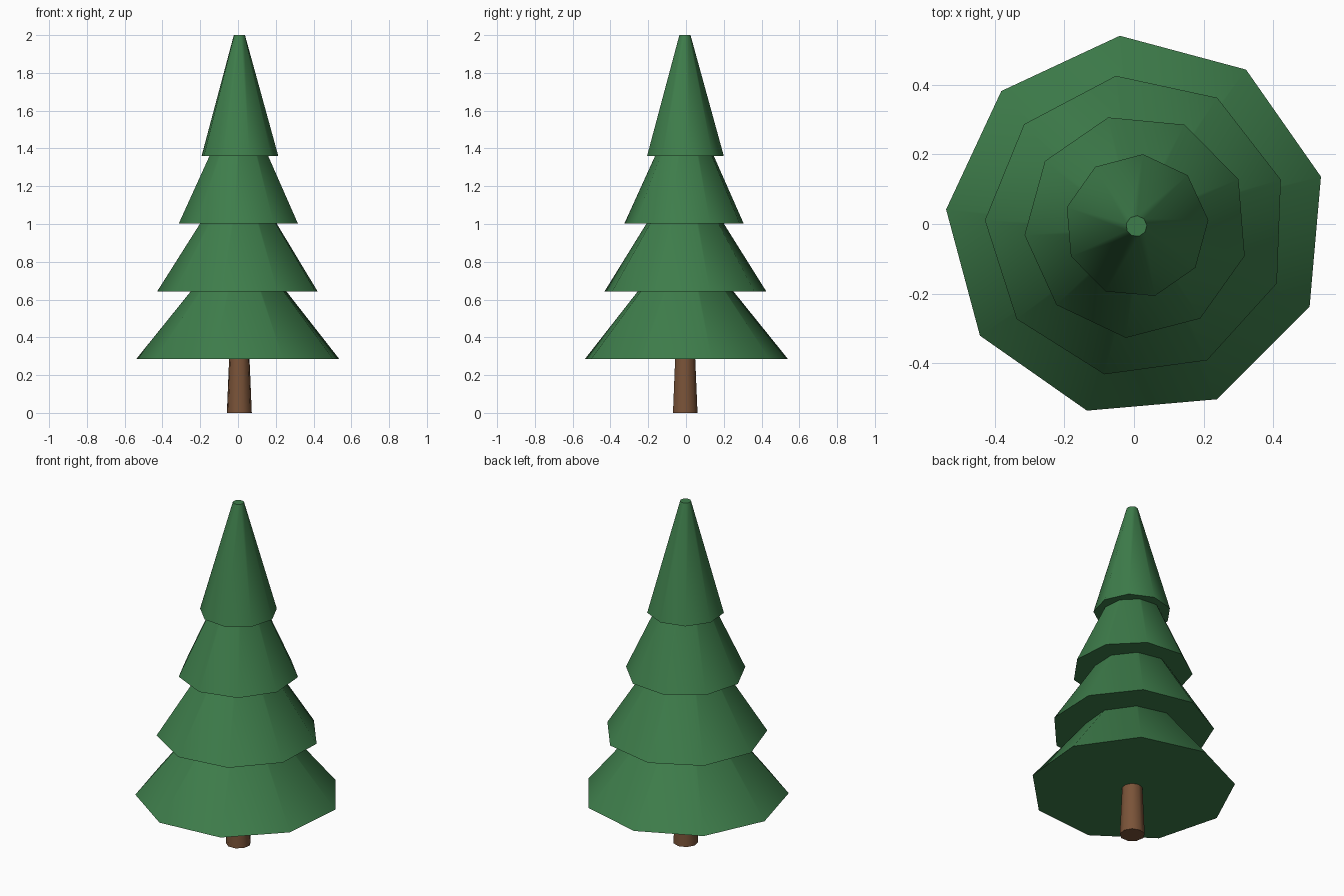
import bpy
import bmesh
import math

cube = bpy.data.objects.get("Cube")
if cube:
    bpy.data.objects.remove(cube, do_unlink=True)

CENTRE = (0.007, -0.006)
SIDES = 9


def make_material(name, colour):
    mat = bpy.data.materials.new(name)
    mat.use_nodes = True
    mat.diffuse_color = colour
    mat.node_tree.nodes["Principled BSDF"].inputs["Base Color"].default_value = colour
    return mat


def frustum(name, z0, z1, r0, r1, turn, mat):
    """Capped, tapered prism with smooth sides and sharp rims."""
    bm = bmesh.new()
    rings = []
    for z, r in ((z0, r0), (z1, r1)):
        angles = [math.radians(turn) + math.tau * i / SIDES for i in range(SIDES)]
        rings.append([bm.verts.new((r * math.cos(a), r * math.sin(a), z)) for a in angles])
    low, high = rings
    bm.faces.new(low[::-1])
    bm.faces.new(high)
    for i in range(SIDES):
        j = (i + 1) % SIDES
        bm.faces.new((low[i], low[j], high[j], high[i]))
    mesh = bpy.data.meshes.new(name)
    bm.to_mesh(mesh)
    bm.free()
    mesh.materials.append(mat)
    obj = bpy.data.objects.new(name, mesh)
    obj.location = (*CENTRE, 0)
    bpy.context.collection.objects.link(obj)
    bpy.ops.object.select_all(action='DESELECT')
    obj.select_set(True)
    bpy.context.view_layer.objects.active = obj
    bpy.ops.object.shade_smooth_by_angle(angle=math.radians(45))
    return obj


green = make_material("needle green", (0.048, 0.205, 0.07, 1))
brown = make_material("bark brown", (0.195, 0.087, 0.04, 1))

# Trunk, running up into the lowest tier
frustum("trunk", 0, 0.4, 0.067, 0.05, 10, brown)

# Four overlapping foliage tiers: base radius and twist, bottom to top
TIERS = [(0.548, 15), (0.435, 17.8), (0.322, 24.6), (0.207, 4.8)]
HEIGHT = 0.64
for n, (radius, turn) in enumerate(TIERS):
    base = 0.285 + n * (2 - HEIGHT - 0.285) / 3
    frustum(f"foliage_tier_{n + 1}", base, base + HEIGHT, radius, 0.03, turn, green)
